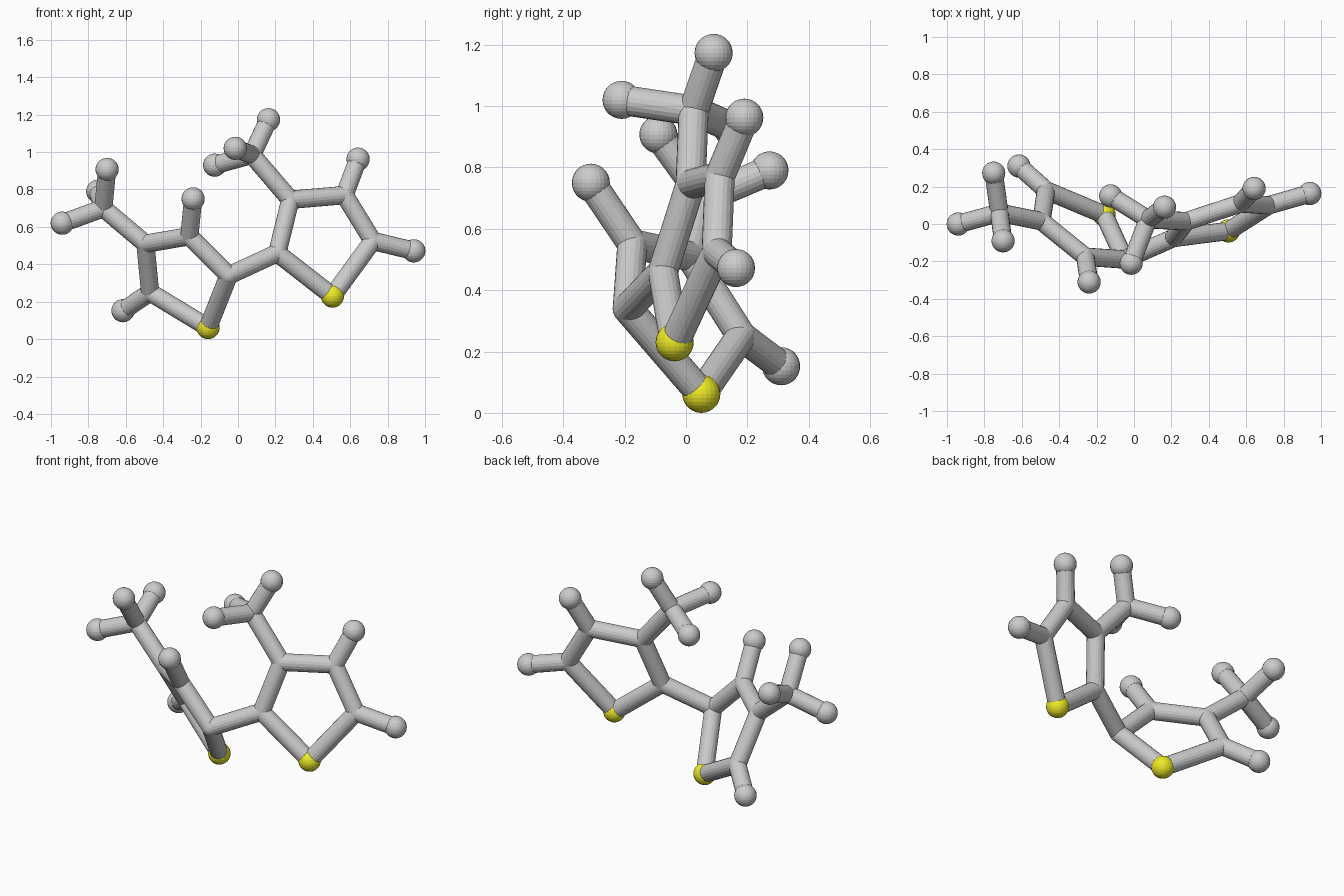
import bpy
from mathutils import Vector

if "Cube" in bpy.data.objects:
    bpy.data.objects.remove(bpy.data.objects["Cube"])

BALL_R, ROD_R = 0.062, 0.049

yellow = bpy.data.materials.new("yellow")
yellow.diffuse_color = (0.85, 0.82, 0.02, 1)
yellow.use_nodes = True
yellow.node_tree.nodes["Principled BSDF"].inputs["Base Color"].default_value = yellow.diffuse_color

# Atom centres: s = sulphur, c = carbon, h = hydrogen
atoms = {
    # left ring
    "s_left": (-0.16, 0.05, 0.062),
    "c_left_link": (-0.05, -0.19, 0.34),
    "c_left_top": (-0.26, -0.175, 0.55),
    "c_left_outer": (-0.495, 0.015, 0.51),
    "c_left_low": (-0.47, 0.18, 0.25),
    "h_left_low": (-0.615, 0.31, 0.152),
    "h_left_top": (-0.24, -0.31, 0.75),
    # left methyl
    "c_left_methyl": (-0.72, 0.06, 0.70),
    "h_left_methyl_a": (-0.70, -0.09, 0.907),
    "h_left_methyl_b": (-0.94, 0.0, 0.62),
    "h_left_methyl_c": (-0.75, 0.272, 0.79),
    # right ring
    "s_right": (0.505, -0.037, 0.23),
    "c_right_link": (0.21, -0.075, 0.46),
    "c_right_top": (0.28, 0.015, 0.745),
    "c_right_outer": (0.57, 0.11, 0.77),
    "c_right_low": (0.72, 0.1, 0.525),
    "h_right_low": (0.94, 0.163, 0.472),
    "h_right_outer": (0.642, 0.19, 0.962),
    # right methyl
    "c_right_methyl": (0.075, 0.025, 0.985),
    "h_right_methyl_a": (0.163, 0.09, 1.173),
    "h_right_methyl_b": (-0.125, 0.15, 0.93),
    "h_right_methyl_c": (-0.015, -0.21, 1.02),
}

# Each chain is a run of bonded atoms
chains = [
    "s_left c_left_link c_left_top c_left_outer c_left_low s_left",
    "c_left_low h_left_low",
    "c_left_top h_left_top",
    "c_left_outer c_left_methyl h_left_methyl_a",
    "h_left_methyl_b c_left_methyl h_left_methyl_c",
    "c_left_link c_right_link",
    "s_right c_right_link c_right_top c_right_outer c_right_low s_right",
    "c_right_low h_right_low",
    "c_right_outer h_right_outer",
    "c_right_top c_right_methyl h_right_methyl_a",
    "h_right_methyl_b c_right_methyl h_right_methyl_c",
]
KIND = {"s": "sulphur", "c": "carbon", "h": "hydrogen"}


def ball(name, centre):
    r = ROD_R if name[0] == "c" else BALL_R
    bpy.ops.mesh.primitive_uv_sphere_add(segments=24, ring_count=14, radius=r, location=centre)
    ob = bpy.context.object
    ob.name = KIND[name[0]] + name[1:] + "_ball"
    if name[0] == "s":
        ob.data.materials.append(yellow)


def rod(a, b):
    p, q = Vector(atoms[a]), Vector(atoms[b])
    d = q - p
    bpy.ops.mesh.primitive_cylinder_add(vertices=20, radius=ROD_R, depth=d.length,
                                        location=(p + q) / 2,
                                        rotation=d.to_track_quat('Z', 'Y').to_euler())
    bpy.context.object.name = "bond_rod"


# Atom balls (carbon ones only fill the joints)
for name, centre in atoms.items():
    ball(name, centre)

# Bond rods
for chain in chains:
    names = chain.split()
    for a, b in zip(names, names[1:]):
        rod(a, b)
